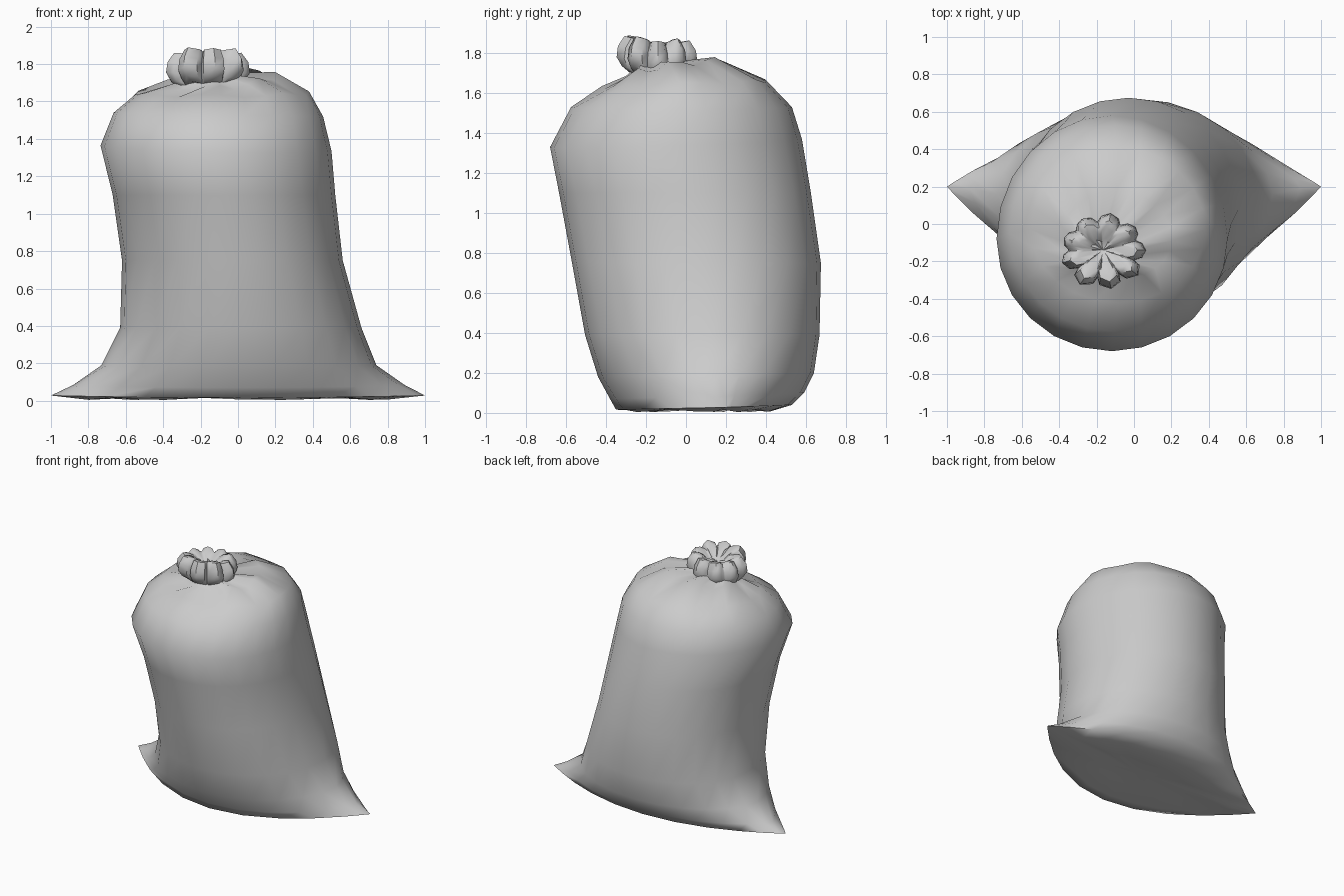
import bpy, bmesh, random
from math import sin, cos, pi, copysign

if "Cube" in bpy.data.objects:
    bpy.data.objects.remove(bpy.data.objects["Cube"])

random.seed(4)


def loft(name, rings, angle):
    """Skin a list of closed vertex rings and cap both ends."""
    bm = bmesh.new()
    loops = [[bm.verts.new(p) for p in r] for r in rings]
    n = len(loops[0])
    for a, b in zip(loops, loops[1:]):
        for i in range(n):
            j = (i + 1) % n
            bm.faces.new((a[i], a[j], b[j], b[i]))
    for r in (loops[0], loops[-1]):
        mid = [sum(v.co[k] for v in r) / n for k in range(3)]
        c = bm.verts.new(mid)
        for i in range(n):
            bm.faces.new((r[i], r[(i + 1) % n], c))
    bmesh.ops.recalc_face_normals(bm, faces=bm.faces)
    me = bpy.data.meshes.new(name)
    bm.to_mesh(me)
    bm.free()
    ob = bpy.data.objects.new(name, me)
    bpy.context.collection.objects.link(ob)
    bpy.ops.object.select_all(action='DESELECT')
    bpy.context.view_layer.objects.active = ob
    ob.select_set(True)
    bpy.ops.object.shade_smooth_by_angle(angle=angle)
    return ob


def section(z, xl, xr, yf, yb, cy, p=1.0, tilt=(0, 0), pleat=0.0, n=24):
    """Uneven oval; p > 1 pinches the two side corners into points."""
    cx = (xl + xr) / 2
    ring = []
    for i in range(n):
        a = 2 * pi * i / n
        c, s = cos(a), sin(a)
        s = copysign(abs(s) ** p, s)
        x = cx + (xr - cx) * c
        y = cy + (yb - cy if s > 0 else cy - yf) * s
        dz = pleat * sin(7 * a + 1) + tilt[0] * c + tilt[1] * s
        ring.append((x, y, z + dz))
    return ring


# Sack: flat base with two pinched corners, leaning body, tilted shoulders
body = [
    section(0.025, -0.40, 0.45, -0.08, 0.26, 0.16),
    section(0.010, -0.80, 0.82, -0.27, 0.42, 0.19, 1.7, (0, 0), 0.006),
    section(0.028, -1.00, 1.00, -0.35, 0.53, 0.20, 2.0, (0, 0.012)),
    section(0.085, -0.88, 0.89, -0.38, 0.59, 0.19, 1.5, (0, 0.015)),
    section(0.19, -0.73, 0.74, -0.44, 0.64, 0.16, 1.1, (0, 0.01)),
    section(0.39, -0.63, 0.66, -0.505, 0.668, 0.13, 0.95),
    section(0.75, -0.62, 0.56, -0.57, 0.675, 0.08, 0.95),
    section(1.10, -0.67, 0.52, -0.635, 0.625, 0.00),
    section(1.35, -0.735, 0.50, -0.68, 0.58, -0.08, 1, (-0.015, 0.02)),
    section(1.53, -0.665, 0.455, -0.575, 0.53, -0.05, 1, (-0.01, 0)),
    section(1.645, -0.55, 0.38, -0.42, 0.41, -0.03, 1, (0, 0.015), 0.01),
    section(1.715, -0.39, 0.20, -0.30, 0.18, -0.09, 1, (0.025, 0.04), 0.02),
    section(1.735, -0.28, -0.01, -0.25, -0.02, -0.14, 1, (0.01, 0.01), 0.012),
    section(1.78, -0.26, -0.06, -0.23, -0.03, -0.13),
]
loft("sack_body", body, 1.1)

# Gathered mouth: irregular pleated frill above the tie, folding inward
LOBES, STEP = 9, 5
N = LOBES * STEP
amp = [random.uniform(0.5, 1.5) for _ in range(LOBES)]
lift = [random.uniform(-0.02, 0.02) for _ in range(LOBES)]
frill = []
for r, z, fold in ((0.15, 1.68, 0.012), (0.18, 1.71, 0.022),
                   (0.20, 1.755, 0.030), (0.19, 1.81, 0.032),
                   (0.155, 1.86, 0.030), (0.115, 1.855, 0.028),
                   (0.06, 1.81, 0.015)):
    ring = []
    for i in range(N):
        a = 2 * pi * i / N
        k = i / STEP
        t = k % 1
        q, j = int(k), (int(k) + 1) % LOBES
        m = amp[q] * (1 - t) + amp[j] * t
        up = lift[q] * (1 - t) + lift[j] * t
        rr = r + fold * m * cos(2 * pi * k)
        b = a + 0.10 * m * sin(2 * pi * k)
        x, y = -0.165 + 1.03 * rr * cos(b), -0.14 + 0.88 * rr * sin(b)
        ring.append((x, y, z + up + 0.012 * cos(2 * pi * k)))
    frill.append(ring)
loft("gathered_mouth", frill, 0.9)
